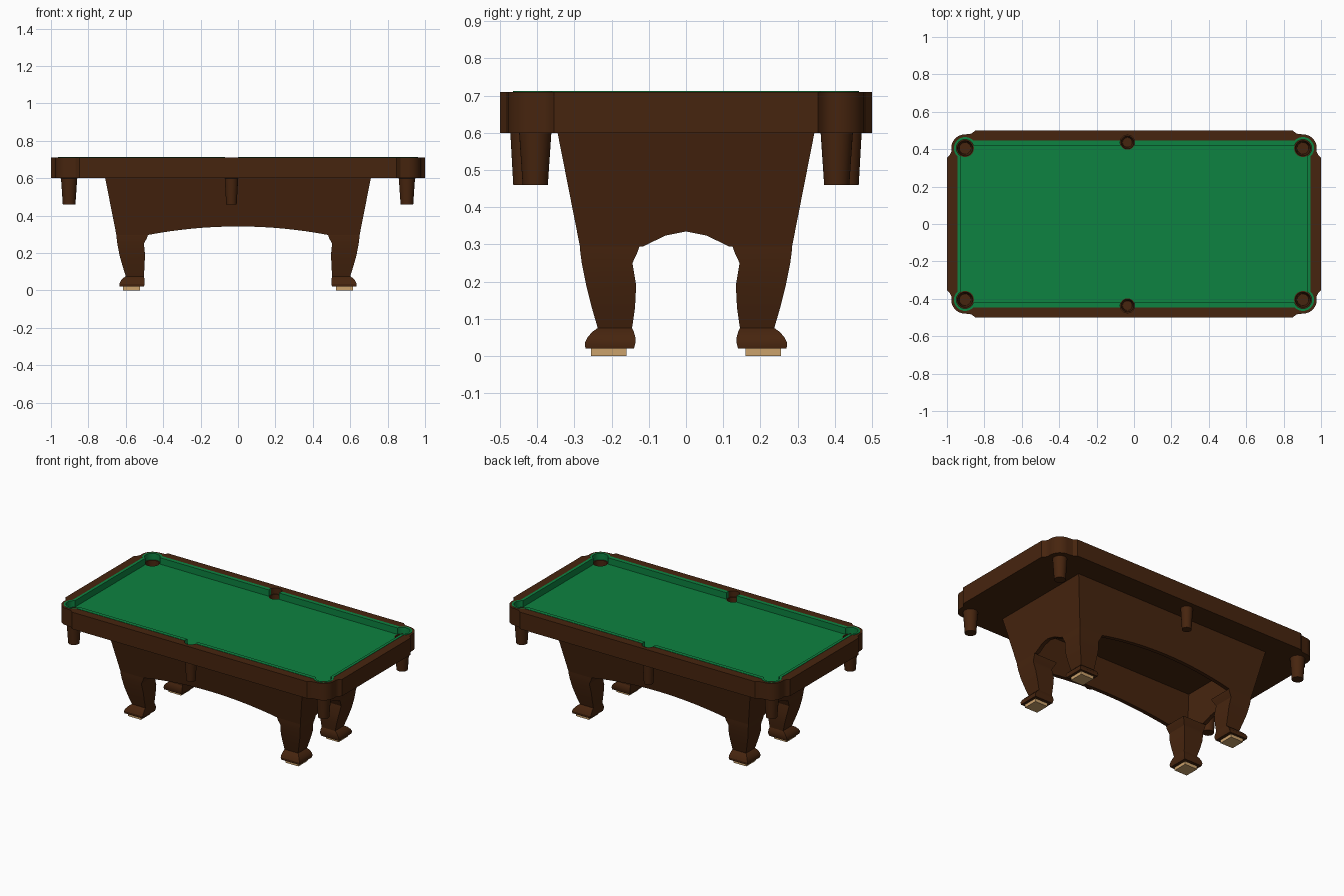
import bpy, bmesh
from math import cos, sin, radians, pi

if "Cube" in bpy.data.objects:
    bpy.data.objects.remove(bpy.data.objects["Cube"])


def material(name, rgb):
    m = bpy.data.materials.new(name)
    m.use_nodes = True
    m.diffuse_color = (*rgb, 1)
    m.node_tree.nodes["Principled BSDF"].inputs["Base Color"].default_value = (*rgb, 1)
    return m


WOOD = material("dark_wood", (0.062, 0.018, 0.0045))
FELT = material("green_felt", (0.004, 0.225, 0.052))
PAD = material("tan_pad", (0.6, 0.36, 0.15))


def loft(name, rings, mat):
    """Closed solid through rings with equal point counts."""
    bm = bmesh.new()
    rows = [[bm.verts.new(p) for p in ring] for ring in rings]
    n = len(rows[0])
    for a, b in zip(rows, rows[1:]):
        for i in range(n):
            j = (i + 1) % n
            bm.faces.new((a[i], a[j], b[j], b[i]))
    bm.faces.new(rows[0][::-1])
    bm.faces.new(rows[-1])
    bmesh.ops.recalc_face_normals(bm, faces=bm.faces)
    mesh = bpy.data.meshes.new(name)
    bm.to_mesh(mesh)
    bm.free()
    mesh.materials.append(mat)
    obj = bpy.data.objects.new(name, mesh)
    bpy.context.collection.objects.link(obj)
    return obj


def prism(name, outline, z0, z1, mat):
    return loft(name, [[(x, y, z) for x, y in outline] for z in (z0, z1)], mat)


def circle(x, y, r, z, n=32):
    return [(x + r * cos(2 * pi * i / n), y + r * sin(2 * pi * i / n), z) for i in range(n)]


def four_way(quarter):
    """Mirror a counter-clockwise quarter outline into all four corners."""
    left = [(-x, y) for x, y in reversed(quarter)]
    half = quarter + left
    return half + [(x, -y) for x, y in reversed(half)]


def arc(cx, cy, r, a0, a1, n=12):
    angles = [radians(a0 + (a1 - a0) * i / n) for i in range(n + 1)]
    return [(cx + r * cos(a), cy + r * sin(a)) for a in angles]


def carve(obj, cutters):
    for c in cutters:
        mod = obj.modifiers.new("cut", 'BOOLEAN')
        mod.operation = 'DIFFERENCE'
        mod.solver = 'EXACT'
        mod.object = c
    bpy.context.view_layer.update()
    result = obj.evaluated_get(bpy.context.evaluated_depsgraph_get())
    mesh = bpy.data.meshes.new_from_object(result)
    obj.modifiers.clear()
    obj.data = mesh


def smooth(obj, angle=30):
    for p in obj.data.polygons:
        p.use_smooth = True
    obj.data.set_sharp_from_angle(angle=radians(angle))


# Key sizes
TOP, SLAB, BED = 0.71, 0.6, 0.67
PX, PY = 0.903, 0.405
pockets = [(sx * PX, sy * PY, 0.047) for sx in (-1, 1) for sy in (-1, 1)]
pockets += [(-0.035, sy * 0.436, 0.039) for sy in (-1, 1)]

# Outlines of the wooden rail and the felt, with lobes around the corner pockets
rail_outline = four_way([(1, 0.355), (0.985, 0.368), (0.977, 0.385)]
                        + arc(PX, PY, 0.074, 0, 90) + [(0.87, 0.483), (0.848, 0.5)])
felt_outline = four_way(arc(PX, PY, 0.06, -48, 138, 18))

# Rail frame and felt, carved with the playing recess and the pocket holes
frame = prism("rail_frame", rail_outline, SLAB, TOP, WOOD)
felt = prism("felt_bed_and_cushions", felt_outline, BED - 0.02, TOP + 0.002, FELT)
felt_cut = prism("felt_cutter", felt_outline, BED - 0.02, 0.8, WOOD)
recess = prism("recess_cutter", four_way([(0.925, 0.42)]), BED, 0.8, FELT)
holes = [loft("hole_cutter", [circle(x, y, r, 0.5), circle(x, y, r, 0.8)], WOOD)
         for x, y, r in pockets]
carve(frame, [felt_cut] + holes)
for h in holes:
    h.data.materials[0] = FELT
carve(felt, [recess] + holes)
smooth(frame)
smooth(felt)
for c in [felt_cut, recess] + holes:
    bpy.data.objects.remove(c)

# Tapered pocket cups hanging below the slab
cup_profile = [(0.72, 0.46), (0.92, SLAB - 0.001), (1, SLAB), (1, BED),
               (0.86, BED), (0.66, 0.475)]
for x, y, r in pockets:
    smooth(loft("pocket_cup", [circle(x, y, r * k, z) for k, z in cup_profile], WOOD))


# Hollow tapered apron of four arched walls
LOW, WALL = 0.295, 0.025


def flare(z):
    return 0.06 * (z - LOW) / (SLAB - LOW)


def apron_wall(name, half_len, offset, arch, along_x, side):
    outline = [(-half_len - 0.06, SLAB), (-half_len, LOW)] + arch
    outline += [(half_len, LOW), (half_len + 0.06, SLAB)]
    rings = []
    for t in (0, WALL):
        ring = []
        for u, z in outline:
            if abs(u) >= half_len:
                u -= t if u > 0 else -t
            w = side * (offset + flare(z) - t)
            ring.append((u, w, z) if along_x else (w, u, z))
        rings.append(ring)
    smooth(loft(name, rings, WOOD), 20)


long_arch = [(0.49 * i / 8, 0.342 - 0.047 * (i / 8) ** 2) for i in range(-8, 9)]
end_arch = [(-0.115, LOW), (-0.055, 0.324), (0, 0.335), (0.055, 0.324), (0.115, LOW)]
for side, long_name, end_name in ((-1, "front", "right"), (1, "back", "left")):
    apron_wall(long_name + "_apron", 0.65, 0.285, long_arch, True, side)
    apron_wall(end_name + "_apron", 0.285, 0.65, end_arch, False, side)


# Shaped legs, feet and floor pads: each row is height, inner x, outer x, inner y, outer y
def rect_loft(name, rows, sx, sy, mat):
    rings = [[(sx * x, sy * y, z) for x, y in ((a, c), (b, c), (b, d), (a, d))]
             for z, a, b, c, d in rows]
    return loft(name, rings, mat)


leg_rows = [(0.075, 0.503, 0.6, 0.145, 0.237), (0.13, 0.5, 0.617, 0.137, 0.253),
            (0.19, 0.497, 0.634, 0.134, 0.268), (0.25, 0.503, 0.645, 0.144, 0.28),
            (0.28, 0.487, 0.649, 0.13, 0.284), (LOW, 0.482, 0.65, 0.125, 0.285)]
foot_rows = [(0.02, 0.503, 0.632, 0.14, 0.27), (0.035, 0.499, 0.634, 0.136, 0.272),
             (0.05, 0.499, 0.628, 0.136, 0.265), (0.065, 0.501, 0.615, 0.14, 0.252),
             (0.077, 0.503, 0.598, 0.146, 0.235)]
pad_rows = [(z, 0.523, 0.615, 0.16, 0.255) for z in (0, 0.021)]
for sx, across in ((-1, "right"), (1, "left")):
    for sy, depth in ((-1, "front"), (1, "back")):
        label = depth + "_" + across
        smooth(rect_loft(label + "_leg", leg_rows, sx, sy, WOOD))
        smooth(rect_loft(label + "_foot", foot_rows, sx, sy, WOOD))
        rect_loft(label + "_floor_pad", pad_rows, sx, sy, PAD)
